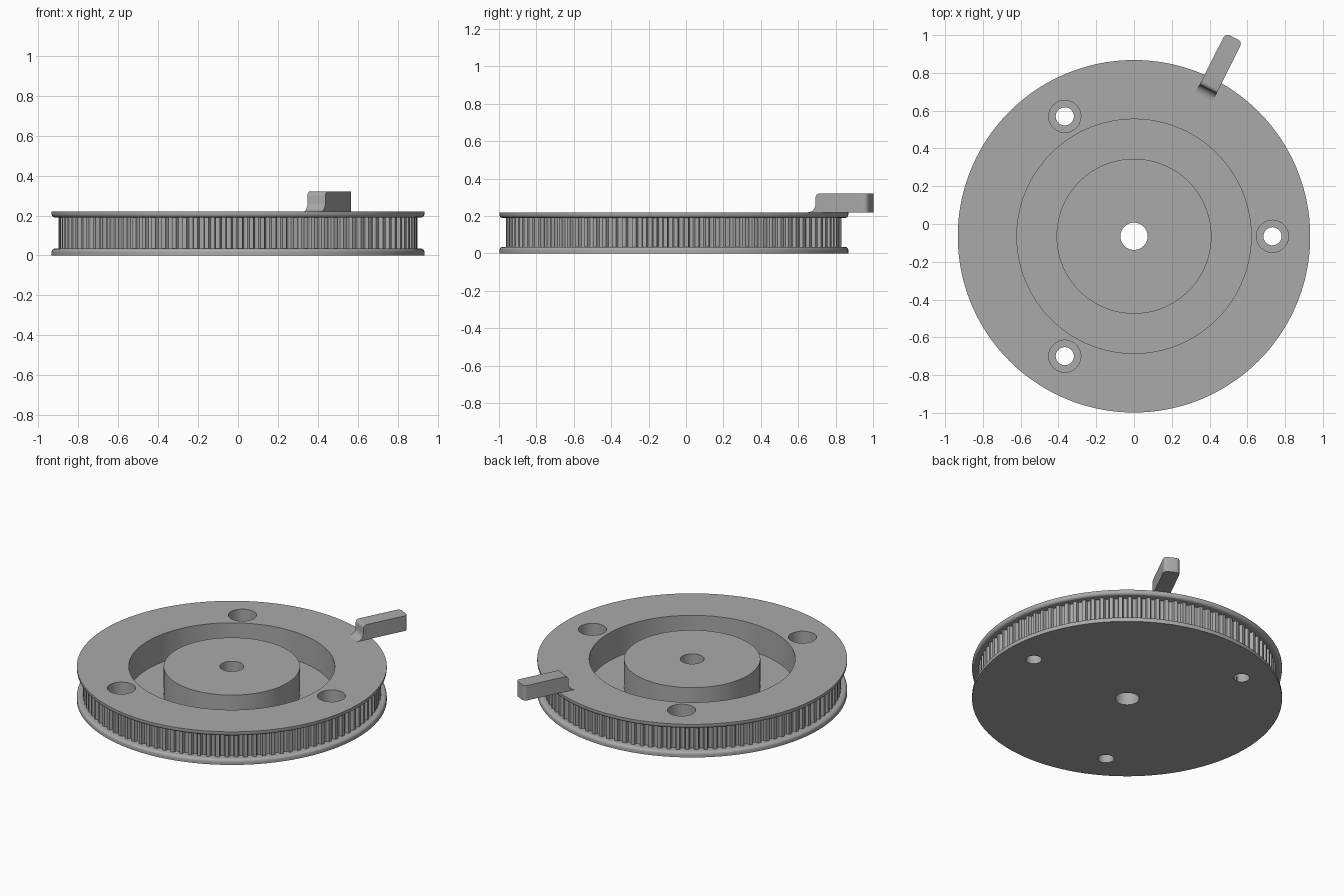
import bpy, bmesh
from math import cos, sin, pi, radians

cube = bpy.data.objects.get("Cube")
if cube:
    bpy.data.objects.remove(cube, do_unlink=True)

CENTRE_Y = -0.065
TOP = 0.22
FLANGE_R = 0.933
BELT_R = 0.897
TEETH = 100
# One tooth: (fraction of pitch, groove depth)
TOOTH = [(0, 0), (0.38, 0), (0.41, 0.011), (0.5, 0.019),
         (0.69, 0.022), (0.88, 0.019), (0.97, 0.011)]

grey = bpy.data.materials.new("plain grey")
grey.use_nodes = True
grey.diffuse_color = (0.4, 0.4, 0.4, 1)
grey.node_tree.nodes["Principled BSDF"].inputs["Base Color"].default_value = (0.4, 0.4, 0.4, 1)


def finish(bm, name):
    bmesh.ops.recalc_face_normals(bm, faces=bm.faces)
    mesh = bpy.data.meshes.new(name)
    bm.to_mesh(mesh)
    bm.free()
    mesh.materials.append(grey)
    ob = bpy.data.objects.new(name, mesh)
    bpy.context.collection.objects.link(ob)
    return ob


def smooth(ob):
    bpy.ops.object.select_all(action='DESELECT')
    ob.select_set(True)
    bpy.context.view_layer.objects.active = ob
    bpy.ops.object.shade_smooth_by_angle(angle=radians(30))


def arc(cx, cz, r, start, end, n=5):
    return [(cx + r * cos(radians(start + (end - start) * i / n)),
             cz + r * sin(radians(start + (end - start) * i / n))) for i in range(n + 1)]


# Pulley wheel: closed profile spun around the axis, belt track cut into teeth
ROUND = 0.018
profile = [(0.072, 0)]
profile += [(FLANGE_R, 0)] + arc(FLANGE_R - ROUND, 0.035 - ROUND, ROUND, 0, 90)
belt_start = len(profile)
profile += [(BELT_R, 0.035), (BELT_R, 0.19)]
profile += arc(FLANGE_R - ROUND, 0.19 + ROUND, ROUND, -90, 0) + [(FLANGE_R, TOP)]
profile += [(0.62, TOP), (0.62, 0.035), (0.41, 0.035), (0.41, TOP), (0.072, TOP)]

bm = bmesh.new()
rings = []
for t in range(TEETH):
    for frac, depth in TOOTH:
        a = 2 * pi * (t + frac) / TEETH
        ring = []
        for i, (r, z) in enumerate(profile):
            if i in (belt_start, belt_start + 1):
                r -= depth
            ring.append(bm.verts.new((r * cos(a), r * sin(a) + CENTRE_Y, z)))
        rings.append(ring)
for k, ring in enumerate(rings):
    nxt = rings[(k + 1) % len(rings)]
    for i in range(len(profile)):
        j = (i + 1) % len(profile)
        bm.faces.new((ring[i], nxt[i], nxt[j], ring[j]))
wheel = finish(bm, "pulley_wheel")

# Three counterbored screw holes
bore_profile = [(0, -0.1), (0.048, -0.1), (0.048, 0.1), (0.085, 0.1), (0.085, 0.3), (0, 0.3)]
for n in range(3):
    a = 2 * pi * n / 3
    bm = bmesh.new()
    verts = [bm.verts.new((r, 0, z)) for r, z in bore_profile]
    edges = [bm.edges.new(p) for p in zip(verts, verts[1:])]
    bmesh.ops.spin(bm, geom=verts + edges, cent=(0, 0, 0), axis=(0, 0, 1),
                   angle=2 * pi, steps=48, use_merge=True)
    bmesh.ops.remove_doubles(bm, verts=bm.verts, dist=0.0001)
    bmesh.ops.translate(bm, verts=bm.verts,
                        vec=(0.733 * cos(a), 0.733 * sin(a) + CENTRE_Y, 0))
    cutter = finish(bm, "screw_hole_cutter")
    cutter.hide_render = True
    mod = wheel.modifiers.new("screw_hole", 'BOOLEAN')
    mod.operation = 'DIFFERENCE'
    mod.solver = 'EXACT'
    mod.object = cutter
    bpy.context.view_layer.objects.active = wheel
    bpy.ops.object.modifier_apply(modifier=mod.name)
    bpy.data.objects.remove(cutter, do_unlink=True)
smooth(wheel)

# Radial end-stop tab: side profile with a fillet at the foot, extruded to width
TAB_END, HALF, WALL = 1.178, 0.05, 0.873
side = arc(WALL - 0.045, TOP + 0.045, 0.045, -90, 0, 6)
side += arc(WALL + 0.022, 0.32 - 0.022, 0.022, 180, 90)
side += [(TAB_END, 0.32), (TAB_END, TOP)]
bm = bmesh.new()
face = bm.faces.new([bm.verts.new((r, -HALF, z)) for r, z in side])
out = bmesh.ops.extrude_face_region(bm, geom=[face])
bmesh.ops.translate(bm, verts=[v for v in out["geom"] if isinstance(v, bmesh.types.BMVert)],
                    vec=(0, 2 * HALF, 0))
corners = [e for e in bm.edges
           if all(v.co.x > TAB_END - 0.001 for v in e.verts)
           and abs(e.verts[0].co.z - e.verts[1].co.z) > 0.05]
bmesh.ops.bevel(bm, geom=corners, offset=0.025, segments=6, profile=0.5, affect='EDGES')
tab = finish(bm, "stop_tab")
tab.rotation_euler.z = radians(63.3)
tab.location.y = CENTRE_Y
smooth(tab)
